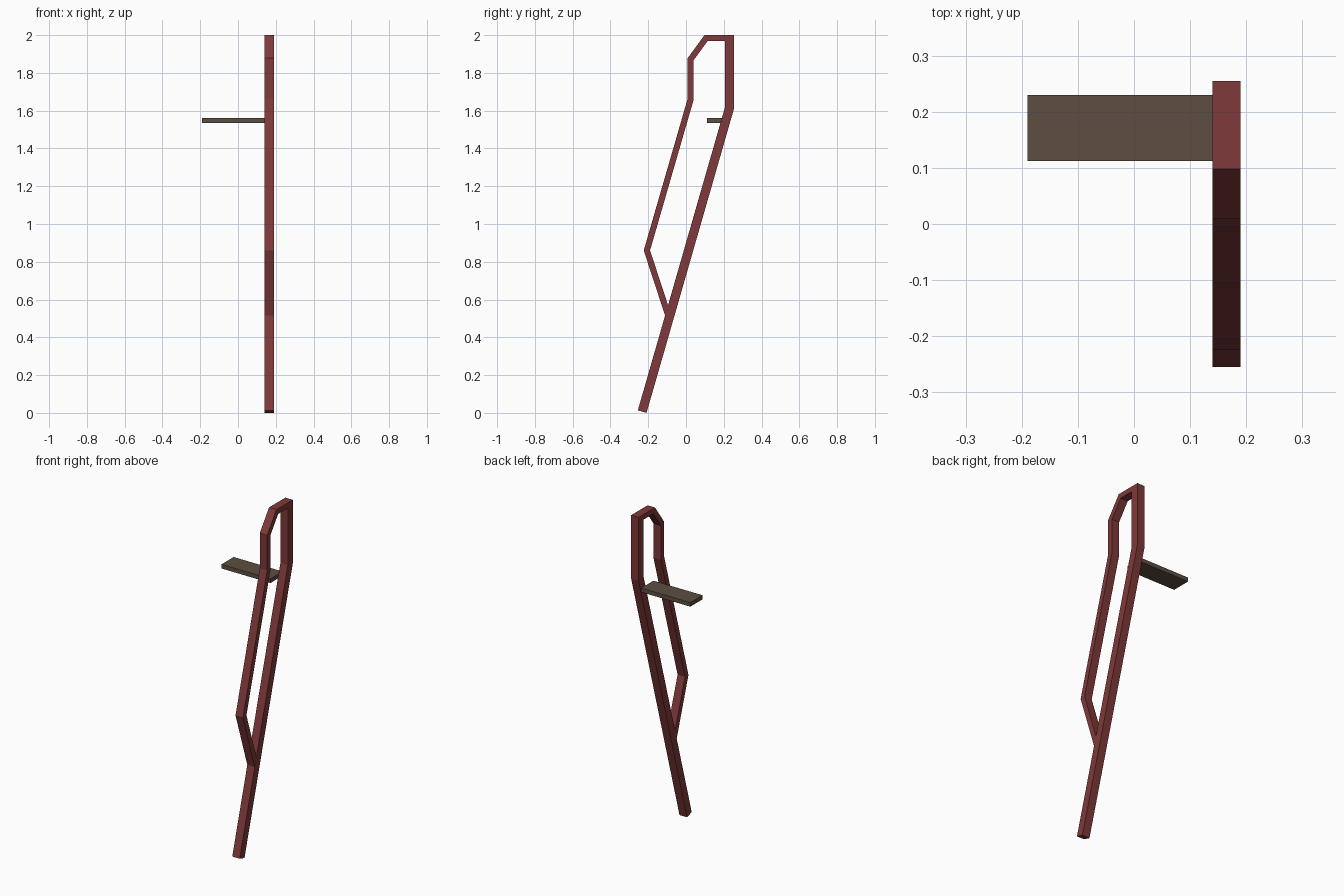
import bpy, bmesh
from mathutils import Vector

if "Cube" in bpy.data.objects:
    bpy.data.objects.remove(bpy.data.objects["Cube"])


def material(name, rgb):
    m = bpy.data.materials.new(name)
    m.diffuse_color = (*rgb, 1)
    m.use_nodes = True
    m.node_tree.nodes["Principled BSDF"].inputs["Base Color"].default_value = m.diffuse_color
    return m


RED = material("dark red paint", (0.213, 0.041, 0.041))
BROWN = material("brown tread", (0.107, 0.076, 0.054))
X0, X1 = 0.14, 0.19


def finish(name, bm, mat):
    bmesh.ops.recalc_face_normals(bm, faces=bm.faces)
    me = bpy.data.meshes.new(name)
    bm.to_mesh(me)
    bm.free()
    me.materials.append(mat)
    ob = bpy.data.objects.new(name, me)
    bpy.context.collection.objects.link(ob)
    return ob


def bar(name, path, half, mat, start_cut=None):
    """Mitred rectangular bar along a (y, z) path, X0..X1 wide."""
    pts = [Vector(p) for p in path]
    dirs = [(b - a).normalized() for a, b in zip(pts, pts[1:])]
    normals = [Vector((d.y, -d.x)) for d in dirs]
    bm = bmesh.new()
    rings = []
    for i, p in enumerate(pts):
        n0, n1 = normals[max(i - 1, 0)], normals[min(i, len(dirs) - 1)]
        m = (n0 + n1).normalized()
        if i == 0 and start_cut:
            m = Vector(start_cut).normalized()
        off = m * (half / m.dot(n1))
        a, b = p + off, p - off
        rings.append([bm.verts.new((x, q.x, q.y))
                      for x, q in ((X0, a), (X1, a), (X1, b), (X0, b))])
    for r, s in zip(rings, rings[1:]):
        for k in range(4):
            j = (k + 1) % 4
            bm.faces.new((r[k], r[j], s[j], s[k]))
    bm.faces.new(rings[0])
    bm.faces.new(rings[-1])
    return finish(name, bm, mat)


# Main leaning rail with upright top
rail = [(-0.232, 0.0066), (0.231, 1.617), (0.231, 2.0)]
bar("main_rail", rail, 0.024, RED)

# Handrail loop, its foot cut flush against the main rail
rail_dir = (0.463, 1.6104)
bar("handrail_loop",
    [(-0.103, 0.543), (-0.207, 0.86), (0.025, 1.662), (0.025, 1.873),
     (0.106, 1.984), (0.207, 1.984)],
    0.016, RED, start_cut=rail_dir)

# Single flat step
bm = bmesh.new()
bmesh.ops.create_cube(bm, size=1)
for v in bm.verts:
    v.co = (-0.025 + v.co.x * 0.33, 0.171 + v.co.y * 0.117, 1.548 + v.co.z * 0.025)
finish("step_tread", bm, BROWN)
